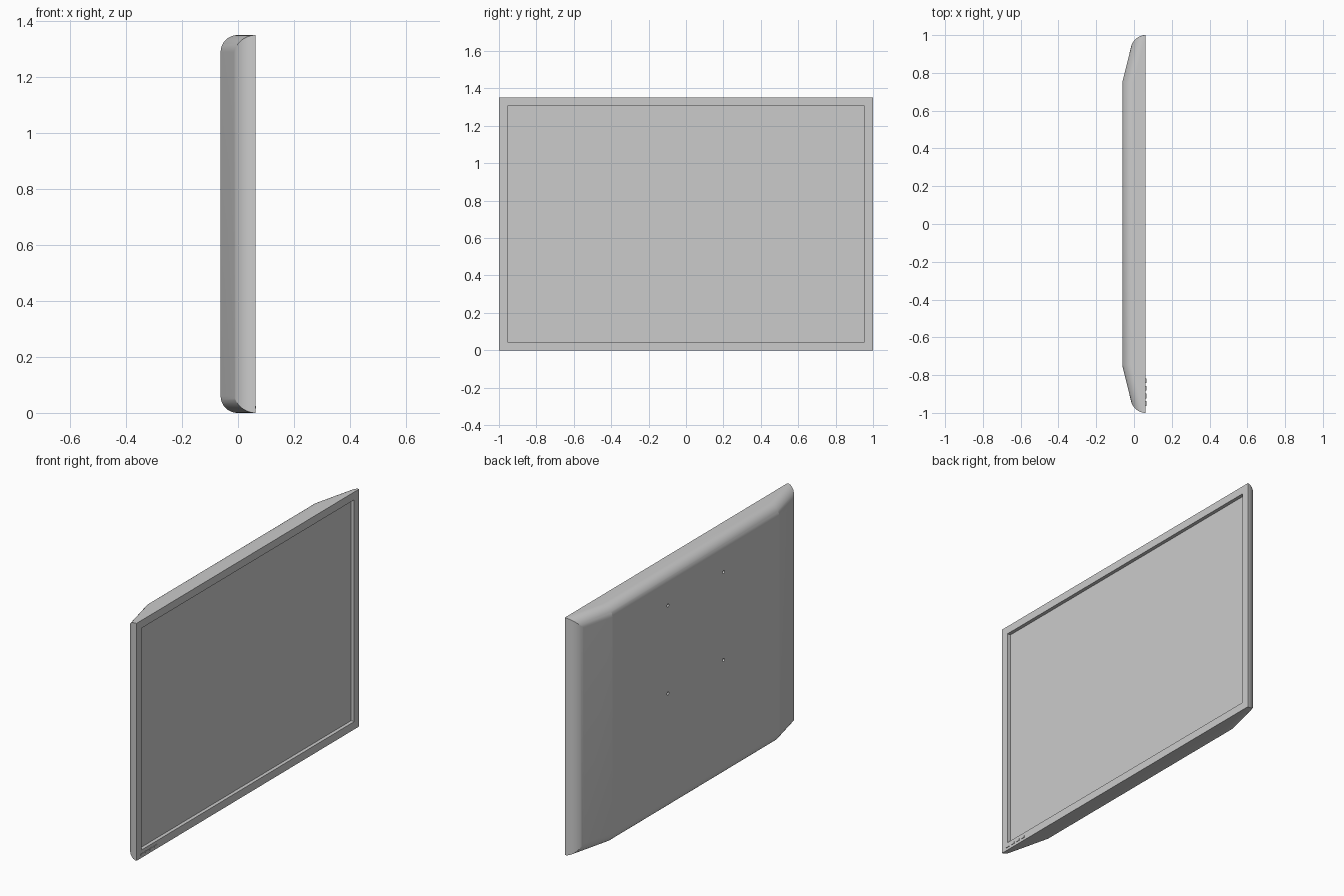
import bpy, bmesh, math
from mathutils import Matrix, Vector

cube = bpy.data.objects.get("Cube")
if cube:
    bpy.data.objects.remove(cube, do_unlink=True)

HEIGHT, FRONT, BACK = 1.35, 0.062, -0.062

grey = bpy.data.materials.new("light grey")
grey.use_nodes = True
colour = (0.6, 0.6, 0.6, 1)
grey.diffuse_color = colour
grey.node_tree.nodes["Principled BSDF"].inputs["Base Color"].default_value = colour


def make_object(name, bm):
    bmesh.ops.recalc_face_normals(bm, faces=bm.faces)
    mesh = bpy.data.meshes.new(name)
    bm.to_mesh(mesh)
    bm.free()
    mesh.materials.append(grey)
    obj = bpy.data.objects.new(name, mesh)
    bpy.context.collection.objects.link(obj)
    return obj


def add_box(bm, centre, size):
    matrix = Matrix.Translation(centre) @ Matrix.Diagonal((*size, 1))
    bmesh.ops.create_cube(bm, size=1, matrix=matrix)


# Housing: tapered plan outline raised to full height
bm = bmesh.new()
half = [(FRONT, 1), (0, 1), (BACK, 0.75)]
outline = half + [(x, -y) for x, y in reversed(half)]
base = bm.faces.new([bm.verts.new((x, y, 0)) for x, y in outline])
raised = bmesh.ops.extrude_face_region(bm, geom=[base])["geom"]
top = [v for v in raised if isinstance(v, bmesh.types.BMVert)]
bmesh.ops.translate(bm, verts=top, vec=(0, 0, HEIGHT))
bmesh.ops.recalc_face_normals(bm, faces=bm.faces)

# Rounded rim around the back, mitred at the corners
rim = []
for e in bm.edges:
    a, b = (v.co for v in e.verts)
    behind = max(a.x, b.x) < 0.03
    upright = abs(a.z - b.z) > 1
    if behind and (not upright or abs(a.y) > 0.9):
        rim.append(e)
bmesh.ops.bevel(bm, geom=rim, offset=0.06, segments=12, profile=0.5,
                affect='EDGES', clamp_overlap=False)

# Recessed screen inside the bezel
bm.normal_update()
front = max(bm.faces, key=lambda f: f.normal.x * f.calc_area())
bmesh.ops.inset_region(bm, faces=[front], thickness=0.063)
walls = bmesh.ops.extrude_face_region(bm, geom=[front])["geom"]
screen = [v for v in walls if isinstance(v, bmesh.types.BMVert)]
bmesh.ops.translate(bm, verts=screen, vec=(-0.02, 0, 0))
if front.is_valid:
    bmesh.ops.delete(bm, geom=[front], context='FACES_ONLY')
housing = make_object("monitor_housing", bm)

# Four mounting holes in the back
bm = bmesh.new()
for y in (-0.25, 0.25):
    for z in (0.665, 1.165):
        matrix = Matrix.Translation((BACK, y, z)) @ Matrix.Rotation(math.pi / 2, 4, 'Y')
        bmesh.ops.create_cone(bm, cap_ends=True, segments=16, radius1=0.009,
                              radius2=0.009, depth=0.04, matrix=matrix)
cutter = make_object("mounting_hole_cutter", bm)
cutter.hide_render = True
cut = housing.modifiers.new("mounting holes", 'BOOLEAN')
cut.operation, cut.object, cut.solver = 'DIFFERENCE', cutter, 'EXACT'
bpy.context.view_layer.objects.active = housing
housing.select_set(True)
bpy.ops.object.modifier_apply(modifier=cut.name)
bpy.data.objects.remove(cutter, do_unlink=True)
bpy.ops.object.shade_smooth_by_angle(angle=math.radians(12))

# Row of small control buttons on the lower bezel
bm = bmesh.new()
for i in range(4):
    add_box(bm, Vector((FRONT, -0.95 + i * 0.04, 0.02)), (0.006, 0.025, 0.01))
make_object("control_buttons", bm)
